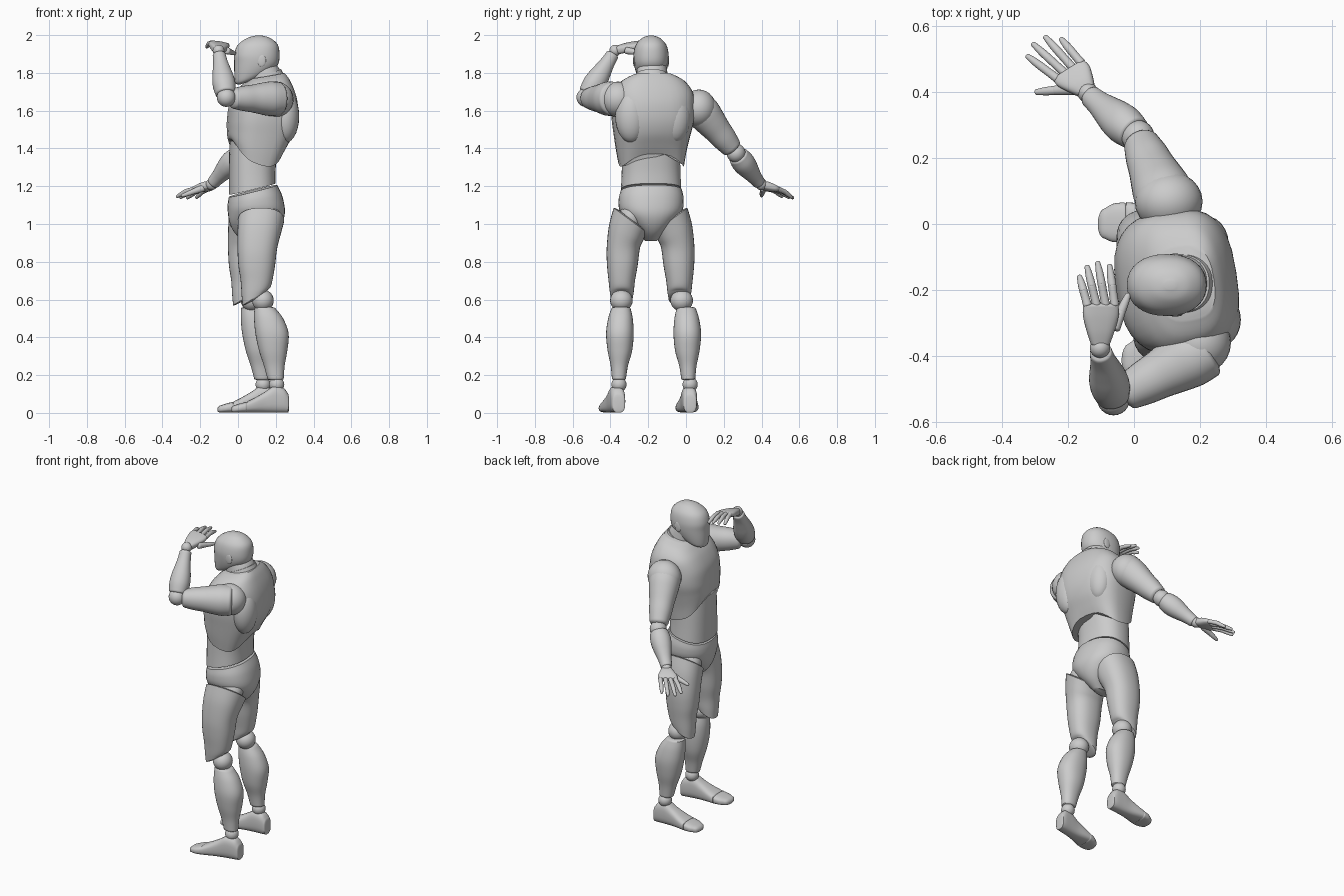
import bpy, bmesh, math
from mathutils import Vector, Matrix

N, SUB = 32, 5


def finish(name, bm):
    bmesh.ops.recalc_face_normals(bm, faces=bm.faces)
    me = bpy.data.meshes.new(name)
    bm.to_mesh(me)
    bm.free()
    ob = bpy.data.objects.new(name, me)
    bpy.context.collection.objects.link(ob)
    bpy.ops.object.select_all(action='DESELECT')
    ob.select_set(True)
    bpy.context.view_layer.objects.active = ob
    bpy.ops.object.shade_smooth_by_angle(angle=math.radians(40))
    return ob


def ring(c, u, v, w=(0, 0, 0)):
    return [Vector(c), Vector(u), Vector(v), Vector(w)]


def mix(a, b, c, d, t):
    return 0.5 * (2 * b + (c - a) * t + (2 * a - 5 * b + 4 * c - d) * t * t
                  + (3 * b - a - 3 * c + d) * t ** 3)


def loft(name, rings, p=2.2, cap=0.0):
    """Smooth skin through elliptical rings; cap gives rounded ends of that depth."""
    rs, last = [], len(rings) - 1
    for i in range(last):
        q = [rings[max(0, min(last, i + k))] for k in (-1, 0, 1, 2)]
        rs += [[mix(*[r[j] for r in q], s / SUB) for j in range(4)] for s in range(SUB)]
    rs.append(rings[-1])
    if cap:
        def dome(r, n):
            d = (r[0] - n[0]).normalized() * cap
            return [[r[0] + d * math.sin(a), r[1] * math.cos(a), r[2] * math.cos(a), r[3]]
                    for a in (0.4, 0.8, 1.15, 1.45)]
        rs = dome(rs[0], rs[1])[::-1] + rs + dome(rs[-1], rs[-2])
    bm = bmesh.new()
    loops = []
    for c, u, v, w in rs:
        vs = []
        for k in range(N):
            a = 2 * math.pi * k / N
            x, y = math.cos(a), math.sin(a)
            f = lambda t: math.copysign(abs(t) ** (2 / p), t)
            vs.append(bm.verts.new(c + u * f(x) + v * f(y) + w * x * x))
        loops.append(vs)
    for a, b in zip(loops, loops[1:]):
        for k in range(N):
            bm.faces.new((a[k], a[k - 1], b[k - 1], b[k]))
    bm.faces.new(loops[0])
    bm.faces.new(loops[-1])
    return finish(name, bm)


def slices(name, rows, yaw=0, p=2.2, cap=0.0):
    """Rows: x, y, z, depth, width, front tilt, side tilt, arch."""
    m = Matrix.Rotation(math.radians(yaw), 3, 'Z')
    out = []
    for r in rows:
        x, y, z, rx, ry, tx, ty, ar = (list(r) + [0, 0, 0])[:8]
        out.append(ring((x, y, z), m @ Vector((-rx, 0, tx)), m @ Vector((0, ry, ty)), (0, 0, ar)))
    return loft(name, out, p, cap)


def limb(name, a, b, radii, cap=0.02):
    a, b = Vector(a), Vector(b)
    d = (b - a).normalized()
    u = d.cross(Vector((0, 0, 1))).normalized()
    v = d.cross(u).normalized()
    n = len(radii) - 1
    return loft(name, [ring(a.lerp(b, i / n), u * r, v * r) for i, r in enumerate(radii)], 2.1, cap)


def ball(name, c, r, s=(1, 1, 1)):
    bm = bmesh.new()
    bmesh.ops.create_uvsphere(bm, u_segments=24, v_segments=14, radius=r)
    bmesh.ops.transform(bm, matrix=Matrix.Translation(c) @ Matrix.Diagonal((*s, 1)), verts=bm.verts)
    return finish(name, bm)


# Head, ears, neck
slices("head", [(.11, -.185, 1.998, .015, .012), (.11, -.185, 1.985, .06, .047),
                (.105, -.185, 1.95, .105, .08), (.10, -.185, 1.90, .12, .093),
                (.097, -.185, 1.85, .117, .091), (.083, -.185, 1.80, .102, .079, -.015),
                (.06, -.185, 1.765, .072, .062, -.02), (.045, -.185, 1.75, .035, .038, -.012)])
for s in (-1, 1):
    ball("ear", (.125, -.185 + s * .089, 1.865), .025, (.9, .25, 1.3))
slices("neck", [(.15, -.18, 1.74, .09, .09, -.03), (.14, -.18, 1.79, .08, .083, -.03),
                (.12, -.18, 1.84, .072, .076, -.02)])
slices("neck_collar", [(.146, -.18, 1.765, .092, .092, -.035), (.142, -.18, 1.785, .086, .087, -.035)])

# Torso
slices("chest", [(.09, -.185, 1.312, .135, .172, .04, 0, .1), (.102, -.185, 1.385, .154, .184, .025, 0, .06),
                 (.118, -.18, 1.47, .172, .20, .01, 0, .02), (.128, -.175, 1.55, .181, .215),
                 (.135, -.175, 1.63, .176, .217), (.145, -.175, 1.70, .15, .208),
                 (.152, -.178, 1.755, .115, .168, -.01), (.155, -.18, 1.785, .088, .11, -.015)], 9, 2.8)
slices("abdomen", [(.075, -.185, 1.185, .122, .16, -.03), (.075, -.185, 1.26, .122, .156, -.015),
                   (.078, -.185, 1.34, .124, .154), (.085, -.185, 1.44, .128, .152)], 6, 2.4)
slices("pelvis", [(.08, -.185, 1.175, .126, .163, -.032), (.09, -.185, 1.13, .142, .172, -.02),
                  (.097, -.185, 1.07, .15, .165), (.095, -.185, 1.01, .14, .12),
                  (.09, -.185, .955, .11, .068), (.085, -.185, .91, .06, .03)], 8, 2.3)
for s, x in ((-1, .252), (1, .215)):
    ball("shoulder_blade", (x, -.175 + s * .115, 1.57), .1, (.72, .85, 1.4))

# Legs: left at -y, right stepped forward at +y
for tag, s, dx in (("left", 1, 0), ("right", -1, -.05)):
    def leg(rows, ex=0, ey=0):
        out = []
        for x, y, z, rx, ry, *t in rows:
            t = (t + [0, 0])[:2]
            yy = y if s == 1 else -.375 - y + ey
            out.append((x + dx + (ex if s == -1 else 0), yy, z, rx, ry, t[0], -s * t[1]))
        return out
    slices(tag + "_thigh", leg([(.122, -.295, 1.02, .122, .088, .0, .065), (.112, -.318, .95, .115, .09, 0, .04),
                                (.102, -.332, .87, .105, .088), (.099, -.337, .78, .097, .081),
                                (.098, -.34, .70, .084, .07), (.095, -.34, .645, .076, .064, -.02),
                                (.09, -.34, .61, .066, .058, -.04)]), 0, 2.3, .012)
    slices(tag + "_hip", leg([(.122, -.27, 1.12, .07, .05), (.12, -.285, 1.05, .105, .073),
                              (.115, -.30, .98, .10, .075)]), cap=.02)
    k = leg([(.132, -.342, .595, 0, 0)], -.01, .01)[0]
    ball(tag + "_knee", k[:3], .057, (1, 1.05, 1))
    slices(tag + "_shin", leg([(.142, -.344, .555, .055, .05), (.162, -.347, .50, .077, .065),
                               (.18, -.35, .42, .088, .073), (.186, -.35, .33, .075, .065),
                               (.192, -.353, .25, .055, .046), (.199, -.355, .18, .043, .037)],
                              -.02, .032), 0, 2.2, .008)
    h = leg([(.205, -.355, .15, 0, 0)], -.022, .042)[0]
    ball(tag + "_ankle", h[:3], .04)
    # Foot runs from heel to toe with a flat sole
    hx, hy = h[0] + .067, h[1]
    lat = -.058 if s == 1 else -.022

    def foot(name, rows, cap):
        loft(name, [ring((hx - f * .31, hy + lat * f, ht / 2 + .001), (0, w, 0), (0, 0, ht / 2))
                    for f, w, ht in rows], 2.8, cap)
    foot(tag + "_foot", [(.02, .034, .10), (.10, .039, .13), (.26, .042, .14), (.42, .045, .11),
                         (.60, .054, .078), (.72, .06, .06)], .006)
    foot(tag + "_toes", [(.745, .06, .057), (.85, .058, .048), (.93, .046, .04)], .022)

# Arms: left raised to the brow, right held out and down
ARMS = {
    "left": ((.215, -.38, 1.663), (-.02, -.51, 1.665), (-.062, -.53, 1.67), (-.1, -.39, 1.895)),
    "right": ((.105, .055, 1.632), (.024, .24, 1.405), (.012, .265, 1.375), (-.13, .385, 1.22)),
}
for tag, (sh, el, jo, wr) in ARMS.items():
    limb(tag + "_upper_arm", sh, el, [.088, .091, .083, .073, .066, .055], .02)
    ball(tag + "_elbow", jo, .05)
    limb(tag + "_forearm", Vector(jo).lerp(Vector(wr), .1), wr, [.053, .06, .057, .048, .039, .034], .012)
ball("right_shoulder_cap", (.105, .068, 1.612), .1, (1.03, .92, 1))
ball("left_shoulder_cap", (.2, -.36, 1.66), .094)


# Hands
def hand(tag, wrist, knuckle, side, tips, thumb):
    w, k, sd = Vector(wrist), Vector(knuckle), Vector(side)
    d = (k - w).normalized()
    n = d.cross(sd).normalized()
    half = sd.length
    ball(tag + "_wrist", w, .031)
    loft(tag + "_palm", [ring(w.lerp(k, t), sd.normalized() * half * a, n * b)
                         for t, a, b in ((.1, .55, .022), (.4, .8, .024), (.75, 1.02, .021), (1, 1, .016))],
         2.8, .006)
    for i, t in enumerate(tips):
        base = k + sd * (-.78 + .52 * i)
        t = Vector(t)
        mid = base.lerp(t, .5) + Vector((0, 0, .007))
        limb(f"{tag}_finger_{i + 1}_lower", base, mid, [.0135, .0125, .0125], .006)
        limb(f"{tag}_finger_{i + 1}_tip", mid, t, [.0125, .0115, .008], .006)
    a, b = Vector(thumb[0]), Vector(thumb[1])
    limb(tag + "_thumb_base", a, a.lerp(b, .5), [.019, .017, .014], .008)
    limb(tag + "_thumb_tip", a.lerp(b, .5), b, [.014, .0125, .009], .006)


hand("left", (-.103, -.375, 1.918), (-.1, -.245, 1.952), (.053, 0, -.008),
     [(-.165, -.16, 1.937), (-.142, -.13, 1.945), (-.11, -.118, 1.945), (-.074, -.127, 1.935)],
     ((-.06, -.315, 1.918), (-.018, -.215, 1.903)))
hand("right", (-.14, .398, 1.21), (-.197, .465, 1.185), (.047, .03, 0),
     [(-.322, .508, 1.145), (-.305, .545, 1.14), (-.268, .566, 1.138), (-.22, .56, 1.14)],
     ((-.185, .41, 1.19), (-.295, .4, 1.15)))
